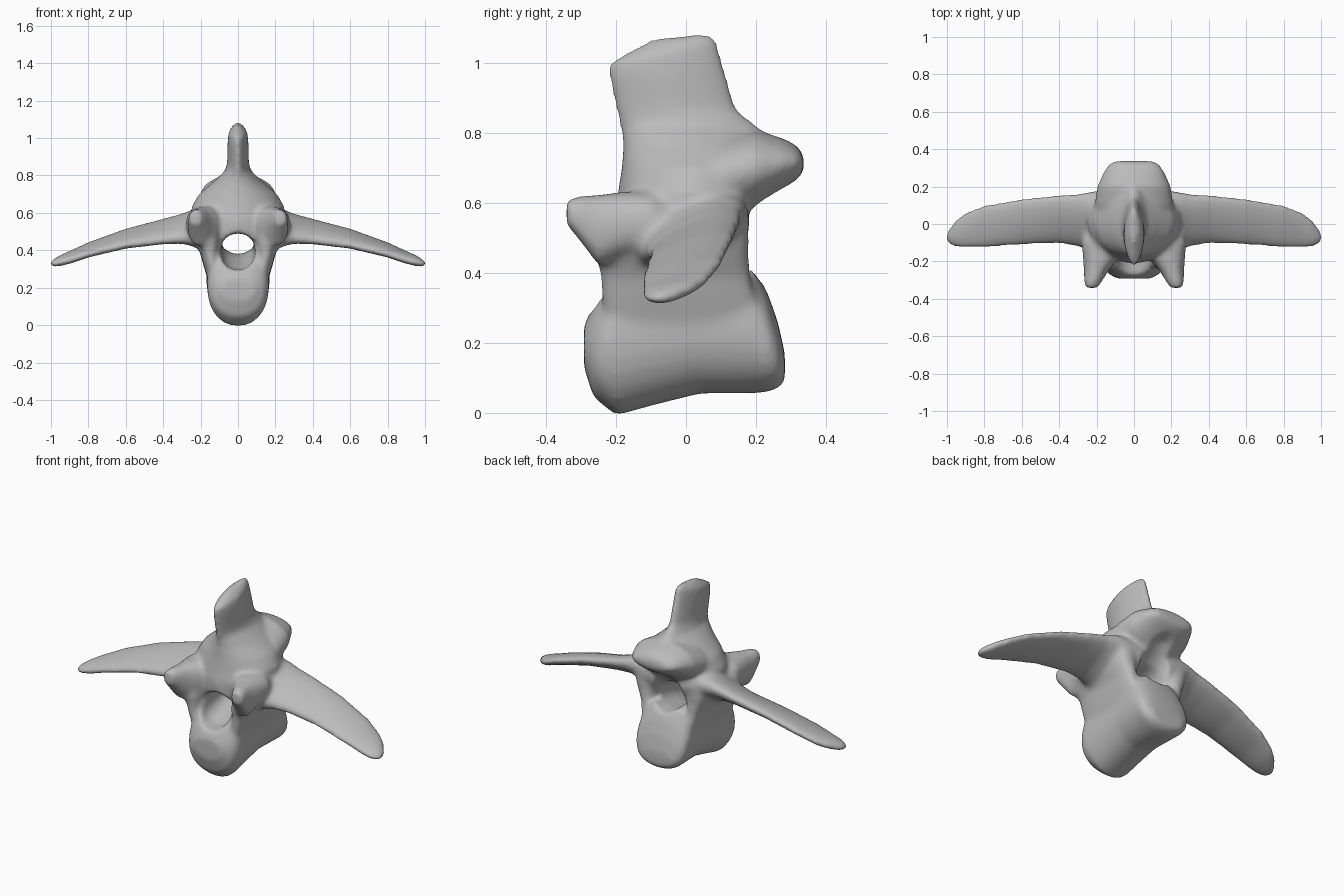
import bpy
import bmesh
from math import cos, sin, pi, radians
from mathutils import Vector

default_cube = bpy.data.objects.get("Cube")
if default_cube:
    bpy.data.objects.remove(default_cube, do_unlink=True)

bone = bpy.data.materials.new("bone grey")
bone.diffuse_color = (0.5, 0.5, 0.5, 1)
bone.use_nodes = True
shader = bone.node_tree.nodes["Principled BSDF"]
shader.inputs["Base Color"].default_value = (0.5, 0.5, 0.5, 1)
shader.inputs["Roughness"].default_value = 0.6

SIDES = 28


def loft(bm, sections, power=2.0):
    """Skin a closed solid through superellipse sections (centre, u, v)."""
    def spread(value):
        return (1 if value >= 0 else -1) * abs(value) ** (2 / power)

    rings = []
    for centre, u, v in sections:
        ring = []
        for i in range(SIDES):
            angle = 2 * pi * i / SIDES
            offset = Vector(u) * spread(cos(angle)) + Vector(v) * spread(sin(angle))
            ring.append(bm.verts.new(Vector(centre) + offset))
        rings.append(ring)
    faces = [bm.faces.new(rings[0]), bm.faces.new(rings[-1])]
    for low, high in zip(rings, rings[1:]):
        for i in range(SIDES):
            j = (i + 1) % SIDES
            faces.append(bm.faces.new((low[i], low[j], high[j], high[i])))
    bmesh.ops.recalc_face_normals(bm, faces=faces)


def along_y(y, bottom, top, half_width, x=0):
    """Section facing front to back."""
    centre = (x, y, (bottom + top) / 2)
    return centre, (half_width, 0, 0), (0, 0, (top - bottom) / 2)


def along_z(z, front, back, half_width, rise=0, x=0):
    """Level section; rise tips its back end upward."""
    centre = (x, (front + back) / 2, z)
    return centre, (0, (back - front) / 2, rise), (half_width, 0, 0)


def along_x(side, x, y, z, chord, tilt, thick):
    """Wing section, tilted up towards the back."""
    c, s = cos(radians(tilt)), sin(radians(tilt))
    return (side * x, y, z), (0, chord * c, chord * s), (0, -thick * s, thick * c)


def make_object(name, bm):
    mesh = bpy.data.meshes.new(name)
    bm.to_mesh(mesh)
    bm.free()
    obj = bpy.data.objects.new(name, mesh)
    bpy.context.collection.objects.link(obj)
    return obj


bm = bmesh.new()

# Rounded body below the canal
loft(bm, [
    along_y(-0.292, 0.13, 0.25, 0.09),
    along_y(-0.265, 0.045, 0.31, 0.14),
    along_y(-0.235, 0.02, 0.37, 0.16),
    along_y(-0.20, -0.008, 0.43, 0.165),
    along_y(-0.08, 0.025, 0.44, 0.165),
    along_y(0.04, 0.055, 0.44, 0.165),
    along_y(0.19, 0.055, 0.43, 0.17),
    along_y(0.235, 0.06, 0.34, 0.165),
    along_y(0.263, 0.07, 0.26, 0.145),
    along_y(0.283, 0.09, 0.17, 0.10),
], 2.2)

# Arch over the canal
loft(bm, [
    along_z(0.46, -0.21, 0.17, 0.20),
    along_z(0.56, -0.21, 0.19, 0.24),
    along_z(0.63, -0.195, 0.215, 0.25),
    along_z(0.70, -0.185, 0.24, 0.21),
    along_z(0.76, -0.18, 0.24, 0.14),
    along_z(0.82, -0.18, 0.18, 0.075),
], 1.9)

# Upright blade on top
loft(bm, [
    along_z(0.66, -0.18, 0.30, 0.15),
    along_z(0.76, -0.18, 0.29, 0.10),
    along_z(0.82, -0.19, 0.205, 0.07),
    along_z(0.87, -0.203, 0.145, 0.058),
    along_z(0.98, -0.222, 0.108, 0.056, 0.02),
    along_z(1.035, -0.222, 0.088, 0.05, 0.034),
    along_z(1.078, -0.10, 0.07, 0.016, 0.008),
], 1.7)

# Rear overhanging shelf
loft(bm, [
    along_y(-0.17, 0.54, 0.64, 0.12),
    along_y(-0.04, 0.54, 0.72, 0.185),
    along_y(0.10, 0.55, 0.79, 0.212),
    along_y(0.20, 0.585, 0.81, 0.198),
    along_y(0.28, 0.64, 0.785, 0.162),
    along_y(0.318, 0.668, 0.765, 0.137),
    along_y(0.338, 0.69, 0.735, 0.11),
], 2.0)

for side in (-1, 1):
    # Canal wall
    loft(bm, [
        along_z(0.22, -0.22, 0.19, 0.03, 0, side * 0.125),
        along_z(0.32, -0.24, 0.20, 0.045, 0, side * 0.14),
        along_z(0.39, -0.245, 0.185, 0.054, 0, side * 0.15),
        along_z(0.44, -0.255, 0.18, 0.07, 0, side * 0.16),
        along_z(0.49, -0.25, 0.18, 0.08, 0, side * 0.17),
        along_z(0.56, -0.22, 0.18, 0.08, 0, side * 0.175),
    ], 2.8)

    # Front knob
    loft(bm, [
        along_y(0.02, 0.47, 0.59, 0.09, side * 0.15),
        along_y(-0.10, 0.46, 0.635, 0.11, side * 0.17),
        along_y(-0.19, 0.44, 0.632, 0.092, side * 0.18),
        along_y(-0.25, 0.42, 0.625, 0.066, side * 0.202),
        along_y(-0.31, 0.50, 0.62, 0.047, side * 0.22),
        along_y(-0.342, 0.535, 0.61, 0.032, side * 0.227),
    ], 2.3)

    # Side wing
    loft(bm, [
        along_x(side, 0.08, 0.01, 0.51, 0.18, 26, 0.13),
        along_x(side, 0.18, 0.01, 0.515, 0.18, 25, 0.105),
        along_x(side, 0.24, 0.015, 0.52, 0.168, 25, 0.075),
        along_x(side, 0.30, 0.02, 0.515, 0.152, 24, 0.055),
        along_x(side, 0.40, 0.026, 0.50, 0.14, 23, 0.043),
        along_x(side, 0.60, 0.012, 0.462, 0.13, 18, 0.036),
        along_x(side, 0.80, -0.013, 0.402, 0.118, 13, 0.031),
        along_x(side, 0.90, -0.033, 0.362, 0.098, 11, 0.029),
        along_x(side, 0.95, -0.05, 0.345, 0.076, 10, 0.027),
        along_x(side, 0.985, -0.065, 0.332, 0.047, 10, 0.021),
        along_x(side, 1.004, -0.072, 0.327, 0.02, 10, 0.012),
    ], 2.1)

vertebra = make_object("vertebra", bm)

# Canal running front to back, flaring under the rear shelf
bm = bmesh.new()
loft(bm, [
    along_y(-0.42, 0.28, 0.51, 0.10),
    along_y(-0.18, 0.30, 0.49, 0.092),
    along_y(0.0, 0.36, 0.49, 0.085),
    along_y(0.12, 0.38, 0.53, 0.088),
    along_y(0.22, 0.38, 0.63, 0.10),
    along_y(0.42, 0.38, 0.69, 0.12),
], 2.2)
cutter = make_object("canal_cutter", bm)
cutter.hide_render = True


def add_remesh():
    mod = vertebra.modifiers.new("Blend", 'REMESH')
    mod.mode = 'VOXEL'
    mod.voxel_size = 0.01
    mod.use_smooth_shade = True


# Fuse the parts, cut the canal and soften the joins
add_remesh()
cut = vertebra.modifiers.new("Canal", 'BOOLEAN')
cut.operation = 'DIFFERENCE'
cut.solver = 'EXACT'
cut.object = cutter
add_remesh()
soften = vertebra.modifiers.new("Soften", 'SMOOTH')
soften.factor = 0.5
soften.iterations = 18

depsgraph = bpy.context.evaluated_depsgraph_get()
fused = bpy.data.meshes.new_from_object(vertebra.evaluated_get(depsgraph))
vertebra.modifiers.clear()
vertebra.data = fused
fused.materials.clear()
fused.materials.append(bone)
fused.polygons.foreach_set("use_smooth", [True] * len(fused.polygons))
bpy.data.objects.remove(cutter, do_unlink=True)
